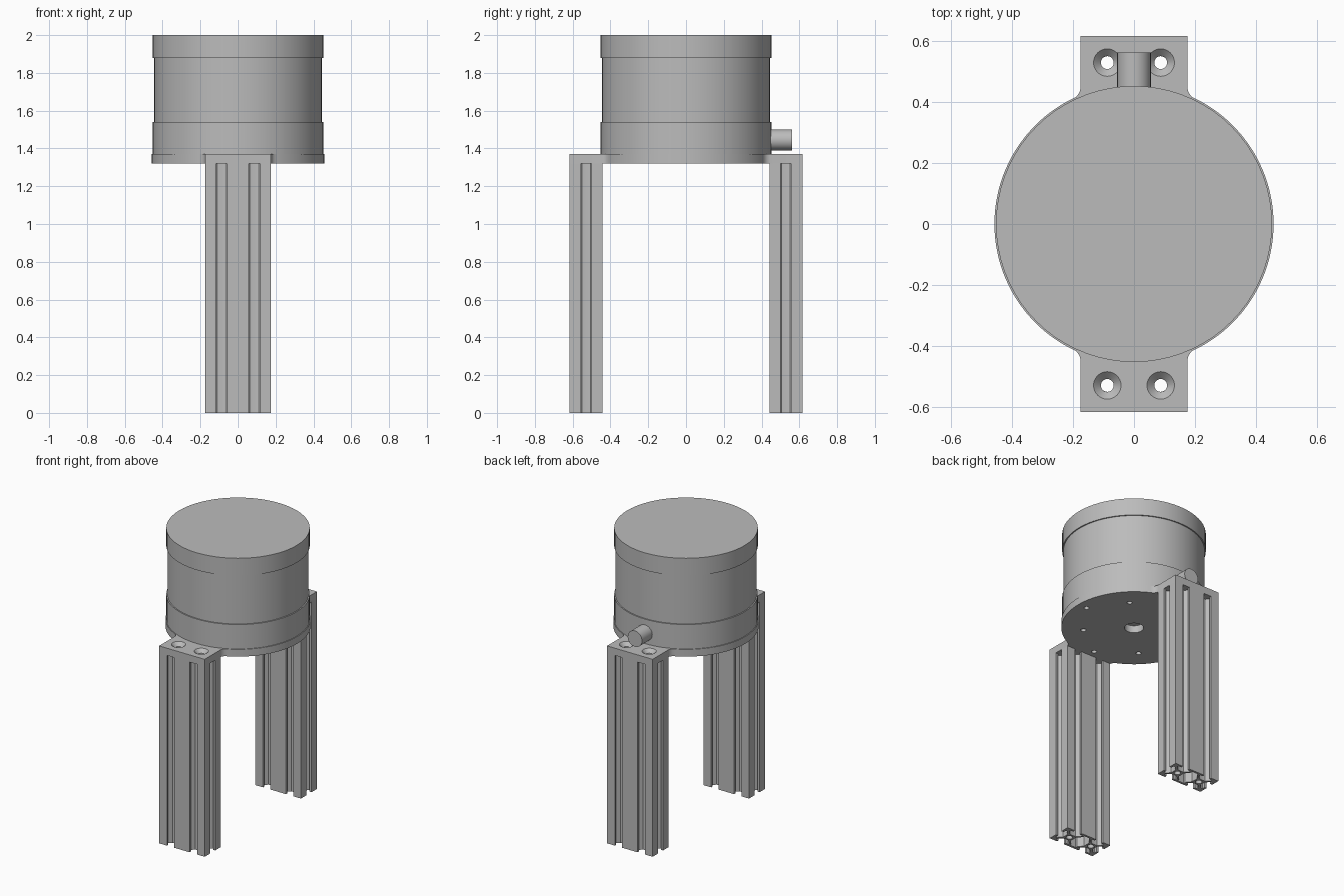
import bpy, bmesh, math
from mathutils import Vector, Matrix

cube = bpy.data.objects.get("Cube")
if cube:
    bpy.data.objects.remove(cube)

metal = bpy.data.materials.new("grey_metal")
metal.use_nodes = True
GREY = (0.5, 0.5, 0.5, 1)
metal.diffuse_color = GREY
metal.node_tree.nodes["Principled BSDF"].inputs["Base Color"].default_value = GREY


def activate(ob):
    bpy.ops.object.select_all(action='DESELECT')
    ob.select_set(True)
    bpy.context.view_layer.objects.active = ob


def finish(ob):
    ob.data.materials.clear()
    ob.data.materials.append(metal)
    activate(ob)
    bpy.ops.object.shade_smooth_by_angle(angle=math.radians(30))
    return ob


def mesh_object(name, bm):
    bmesh.ops.recalc_face_normals(bm, faces=bm.faces)
    mesh = bpy.data.meshes.new(name)
    bm.to_mesh(mesh)
    bm.free()
    ob = bpy.data.objects.new(name, mesh)
    bpy.context.collection.objects.link(ob)
    return ob


def add_cone(bm, x, y, z0, z1, r0, r1, segments=32):
    place = Matrix.Translation((x, y, (z0 + z1) / 2))
    bmesh.ops.create_cone(bm, cap_ends=True, segments=segments, radius1=r0,
                          radius2=r1, depth=z1 - z0, matrix=place)


def cylinder(name, r, z0, z1):
    bm = bmesh.new()
    add_cone(bm, 0, 0, z0, z1, r, r, 72)
    return finish(mesh_object(name, bm))


def circle(x, y, r, n=24):
    return [(x + r * math.cos(i * math.tau / n), y + r * math.sin(i * math.tau / n))
            for i in range(n)]


# Round housing in three bands
PLATE_Z, PLATE_TOP = 1.32, 1.37
cylinder("housing_base", 0.452, PLATE_TOP, 1.54)
cylinder("housing_body", 0.444, 1.54, 1.88)
cylinder("housing_cap", 0.452, 1.88, 2.0)

# Cable connector at the back
bm = bmesh.new()
add_cone(bm, 0, 0, 0.4, 0.561, 0.055, 0.055)
bm.transform(Matrix.Translation((0, 0, 1.445)) @ Matrix.Rotation(-math.pi / 2, 4, 'X'))
finish(mesh_object("connector", bm))

# Mounting plate: disc with a filleted tab at front and back
TAB_X, TAB_Y, DISC_R = 0.175, 0.616, 0.457
reach = math.radians(65.5)
arc = [(DISC_R * math.cos(a), DISC_R * math.sin(a))
       for a in (reach * (i / 26 - 1) for i in range(53))]
fillet = [(0.182, 0.426), (0.177, 0.435), (TAB_X, 0.447), (TAB_X, TAB_Y)]
side = [(x, -y) for x, y in reversed(fillet)] + arc + fillet
outline = side + [(-x, -y) for x, y in side]
bm = bmesh.new()
face = bm.faces.new([bm.verts.new((x, y, PLATE_Z)) for x, y in outline])
top = bmesh.ops.extrude_face_region(bm, geom=[face])
bmesh.ops.translate(bm, vec=(0, 0, PLATE_TOP - PLATE_Z),
                    verts=[v for v in top["geom"] if isinstance(v, bmesh.types.BMVert)])
plate = mesh_object("mounting_plate", bm)

# Holes in the plate: centre bore, ring of screw holes, countersunk tab holes
BORE, LEG_Y = 0.021, 0.5285
low, high = PLATE_Z - 0.02, PLATE_TOP + 0.02
holes = bmesh.new()
add_cone(holes, 0, 0, low, high, 0.06, 0.06)
for i in range(8):
    r = 0.32 if i % 2 else 0.39
    a = i * math.pi / 4
    add_cone(holes, r * math.cos(a), r * math.sin(a), low, high, 0.017, 0.017, 16)
sinks = bmesh.new()
for sx in (-1, 1):
    for sy in (-1, 1):
        x, y = sx * 0.0875, sy * LEG_Y
        add_cone(holes, x, y, low, high, BORE, BORE)
        add_cone(sinks, x, y, PLATE_TOP - 0.024, PLATE_TOP + 0.024, BORE, 0.069)
for name, bm in (("hole_cutter", holes), ("countersink_cutter", sinks)):
    cutter = mesh_object(name, bm)
    cutter.hide_render = True
    mod = plate.modifiers.new(name, 'BOOLEAN')
    mod.operation, mod.solver, mod.object = 'DIFFERENCE', 'EXACT', cutter
    activate(plate)
    bpy.ops.object.modifier_apply(modifier=mod.name)
    bpy.data.objects.remove(cutter)
finish(plate)

# Slotted rail section: T-slots around a double square, in one closed loop
H = 0.0875
half_slot = [(0.028, 0), (0.028, 0.016), (0.049, 0.016), (0.049, 0.027), (0.023, 0.053)]
slot = [(-t, d) for t, d in half_slot] + [(0, 0.056)] + half_slot[::-1]


def slot_at(x, y, quarter):
    turn = Matrix.Rotation(quarter * math.pi / 2, 2)
    return [tuple(turn @ Vector(p) + Vector((x, y))) for p in slot]


half = slot_at(-H, -H, 0) + slot_at(H, -H, 0) + [(2 * H, -H)] + slot_at(2 * H, 0, 1) + [(2 * H, H)]
section = half + [(-x, -y) for x, y in half]
web = [(0.053, -0.023), (0.053, 0.023), (0.025, 0.058), (0.025, 0.072)]
hollow = [(0.025, -0.072), (0.025, -0.058)] + web
hollow += [(-x, -y) for x, y in hollow]
loops = [section, hollow, circle(-H, 0, BORE), circle(H, 0, BORE)]

# Front and back legs
for name, y in (("front_leg", -LEG_Y), ("back_leg", LEG_Y)):
    curve = bpy.data.curves.new(name, 'CURVE')
    curve.dimensions, curve.fill_mode = '2D', 'BOTH'
    curve.extrude = PLATE_Z / 2
    for loop in loops:
        spline = curve.splines.new('POLY')
        spline.points.add(len(loop) - 1)
        for point, (px, py) in zip(spline.points, loop):
            point.co = (px, py, 0, 1)
        spline.use_cyclic_u = True
    leg = bpy.data.objects.new(name, curve)
    bpy.context.collection.objects.link(leg)
    leg.location = (0, y, PLATE_Z / 2)
    activate(leg)
    bpy.ops.object.convert(target='MESH')
    leg = bpy.context.view_layer.objects.active
    bm = bmesh.new()
    bm.from_mesh(leg.data)
    bmesh.ops.remove_doubles(bm, verts=bm.verts, dist=0.0001)
    bmesh.ops.recalc_face_normals(bm, faces=bm.faces)
    bm.to_mesh(leg.data)
    bm.free()
    finish(leg)
